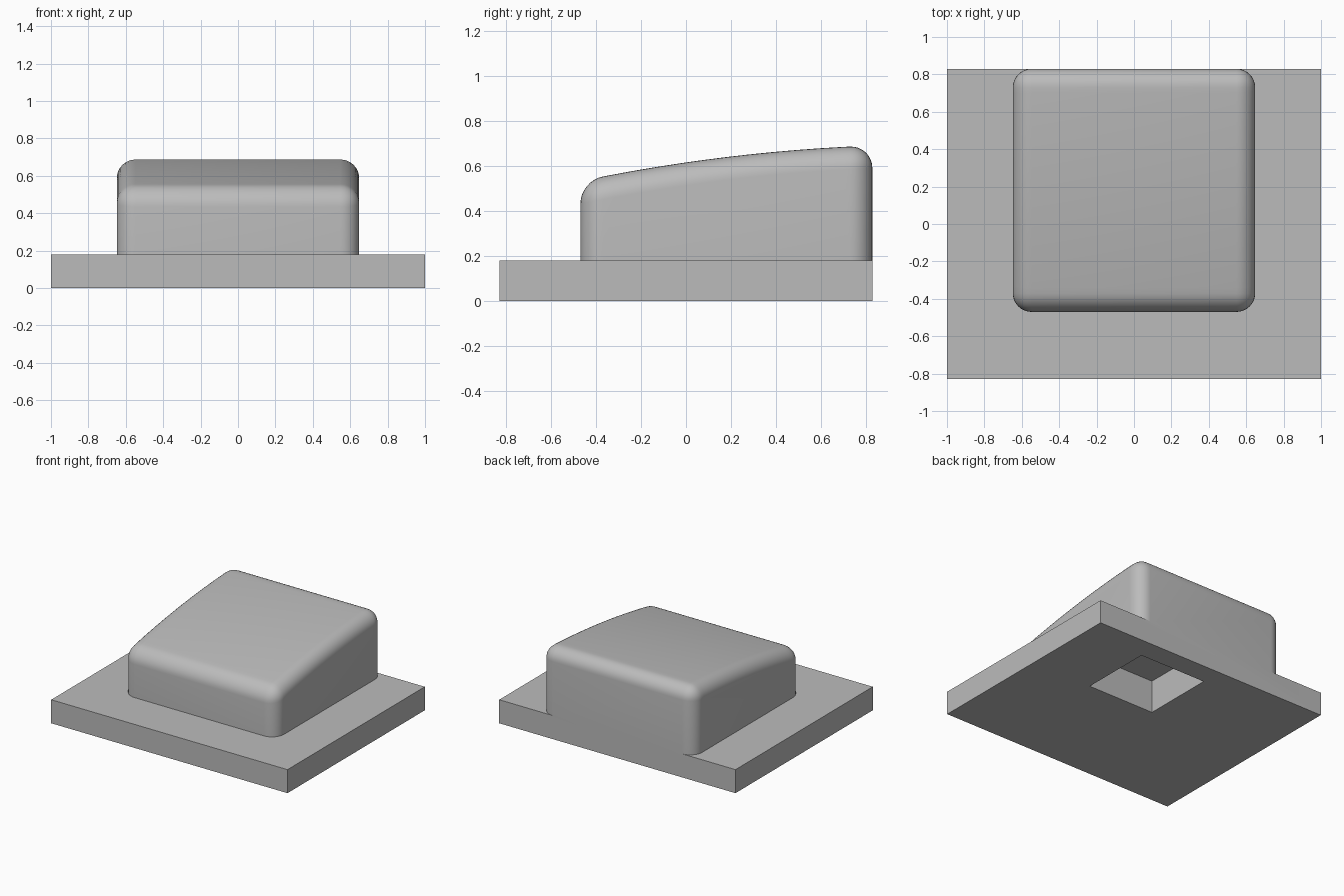
import bpy, bmesh

cube = bpy.data.objects.get("Cube")
if cube:
    bpy.data.objects.remove(cube)

grey = bpy.data.materials.new("plain grey")
grey.use_nodes = True
colour = (0.5, 0.5, 0.5, 1)
grey.diffuse_color = colour
grey.node_tree.nodes["Principled BSDF"].inputs["Base Color"].default_value = colour


def add_object(name, bm):
    bmesh.ops.recalc_face_normals(bm, faces=bm.faces)
    mesh = bpy.data.meshes.new(name)
    bm.to_mesh(mesh)
    bm.free()
    mesh.materials.append(grey)
    obj = bpy.data.objects.new(name, mesh)
    bpy.context.collection.objects.link(obj)
    return obj


def box(name, low, high):
    bm = bmesh.new()
    bmesh.ops.create_cube(bm, size=1)
    for v in bm.verts:
        for i in range(3):
            v.co[i] = high[i] if v.co[i] > 0 else low[i]
    return add_object(name, bm)


def combine(target, other, operation):
    mod = target.modifiers.new(operation.title(), "BOOLEAN")
    mod.operation = operation
    mod.solver = "EXACT"
    mod.object = other
    bpy.context.view_layer.objects.active = target
    bpy.ops.object.modifier_apply(modifier=mod.name)
    bpy.data.objects.remove(other)


# Button: gently arched side profile, extruded across
FRONT, BACK, HALF, ROUND = -0.47, 0.83, 0.648, 0.1
BOTTOM = 0.08
STRIPS = 10


def crown(y):
    return 0.552 + 0.195 * (y + 0.38) - 0.0658 * (y + 0.38) ** 2


inner_front, inner_back = FRONT + 0.13, BACK - 0.13
ys = [FRONT]
ys += [inner_front + (inner_back - inner_front) * i / STRIPS for i in range(STRIPS + 1)]
ys.append(BACK)
profile = [(FRONT, BOTTOM)] + [(y, crown(y)) for y in ys] + [(BACK, BOTTOM)]

bm = bmesh.new()
side = bm.faces.new([bm.verts.new((-HALF, y, z)) for y, z in profile])
extruded = bmesh.ops.extrude_face_region(bm, geom=[side], use_keep_orig=True)
for v in extruded["geom"]:
    if isinstance(v, bmesh.types.BMVert):
        v.co.x = HALF
bmesh.ops.recalc_face_normals(bm, faces=bm.faces)

# Round the upright corners and the whole top rim
rounded = [e for e in bm.edges
           if max(v.co.z for v in e.verts) > BOTTOM + 0.01
           and e.calc_face_angle(0) > 1]
bmesh.ops.bevel(bm, geom=rounded, offset=ROUND, segments=8, profile=0.5,
                affect="EDGES", clamp_overlap=False)
button = add_object("button", bm)

# Base plate, fused with the button, with a square socket underneath
plate = box("button_on_plate", (-1, -0.83, 0), (1, 0.83, 0.18))
combine(plate, button, "UNION")
socket = box("socket_cutter", (-0.075, 0.105, -0.1), (0.49, 0.665, 0.25))
socket.hide_render = True
combine(plate, socket, "DIFFERENCE")

bpy.ops.object.select_all(action="DESELECT")
plate.select_set(True)
bpy.context.view_layer.objects.active = plate
bpy.ops.object.shade_smooth_by_angle(angle=0.5)
